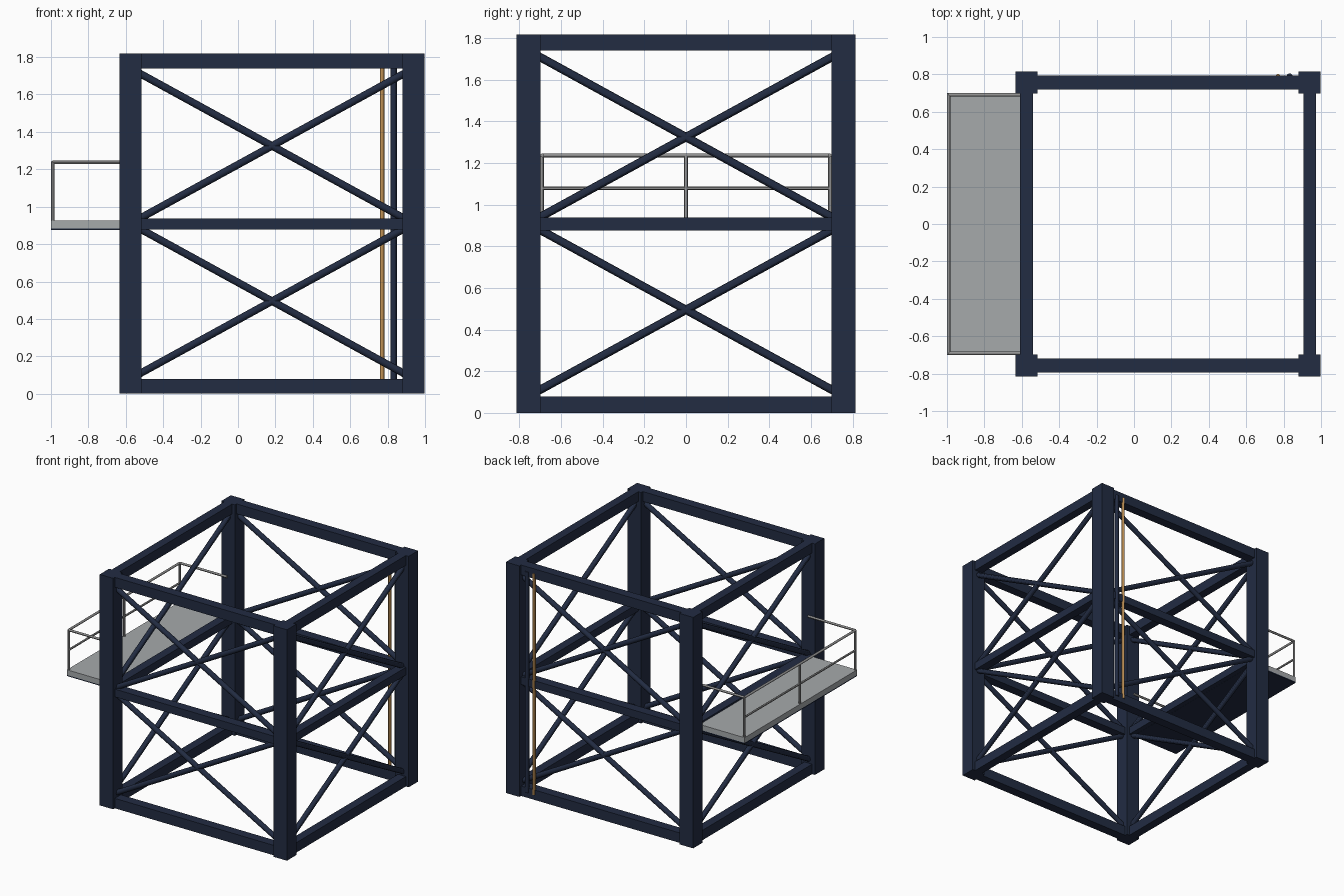
import bpy
from mathutils import Vector

cube = bpy.data.objects.get("Cube")
if cube:
    bpy.data.objects.remove(cube, do_unlink=True)


def material(name, rgb):
    m = bpy.data.materials.new(name)
    m.use_nodes = True
    m.diffuse_color = (*rgb, 1)
    m.node_tree.nodes["Principled BSDF"].inputs["Base Color"].default_value = (*rgb, 1)
    return m


NAVY = material("navy steel", (0.016, 0.025, 0.055))
GREY = material("deck grey", (0.38, 0.40, 0.41))
RAIL = material("rail grey", (0.29, 0.29, 0.29))
TAN = material("tan copper", (0.52, 0.28, 0.09))


def box(name, x, y, z, mat):
    """Box given by its (min, max) range on each axis."""
    lo, hi = Vector((x[0], y[0], z[0])), Vector((x[1], y[1], z[1]))
    bpy.ops.mesh.primitive_cube_add(size=1, location=(lo + hi) / 2)
    ob = bpy.context.object
    ob.name = name
    ob.scale = hi - lo
    bpy.ops.object.transform_apply(location=False, rotation=False)
    ob.data.materials.append(mat)


def rod(name, a, b, radius, mat, sides=12):
    """Round bar from a to b."""
    a, b = Vector(a), Vector(b)
    d = b - a
    bpy.ops.mesh.primitive_cylinder_add(vertices=sides, radius=radius, depth=d.length,
                                        location=(a + b) / 2,
                                        rotation=d.to_track_quat("Z", "Y").to_euler())
    ob = bpy.context.object
    ob.name = name
    ob.data.materials.append(mat)
    bpy.ops.object.shade_smooth_by_angle()


def around(c, width):
    return (c - width / 2, c + width / 2)


CX, HALF, POST, TOP = 0.182, 0.757, 0.117, 1.818
left, right = CX - HALF, CX + HALF

# Corner posts
for nx, x in (("left", right), ("right", left)):
    for ny, y in (("front", -HALF), ("back", HALF)):
        box(f"{ny}_{nx}_post", around(x, POST), around(y, POST), (0, TOP), NAVY)

# Horizontal beams at three levels
for level, z in (("bottom", (0, 0.078)), ("middle", (0.877, 0.938)), ("top", (1.74, TOP))):
    for side, y in (("front", -HALF), ("back", HALF)):
        box(f"{level}_{side}_beam", (left, right), around(y, 0.075), z, NAVY)
    for side, x in (("right", left), ("left", right)):
        box(f"{level}_{side}_beam", around(x, 0.068), (-HALF, HALF), z, NAVY)

# Cross braces, two bays on each side
for bay, z0, z1 in (("lower", 0.08, 0.91), ("upper", 0.91, 1.74)):
    for a, b in ((z0, z1), (z1, z0)):
        for side, y in (("front", -HALF), ("back", HALF)):
            rod(f"{bay}_{side}_brace", (left, y, a), (right, y, b), 0.02, NAVY)
        for side, x in (("right", left), ("left", right)):
            rod(f"{bay}_{side}_brace", (x, -HALF, a), (x, HALF, b), 0.02, NAVY)

# Service pipes on the back
rod("tan_pipe", (0.77, 0.79, 0.04), (0.77, 0.79, 1.78), 0.012, TAN)
rod("dark_pipe", (0.832, 0.788, 0.04), (0.832, 0.788, 1.78), 0.017, NAVY)

# Side platform with its underside plate
DX, DY, IN = -1.0, 0.70, -0.58
box("platform_deck", (DX, IN), (-DY, DY), (0.884, 0.925), GREY)
box("platform_underside", (DX, IN), (-DY, DY), (0.876, 0.884), NAVY)

# Guard rail
R = 0.009
rx, ry, rz = DX + R, DY - R, 1.237
for z, name in ((rz, "top_rail"), (1.08, "middle_rail")):
    rod(name, (rx, -ry, z), (rx, ry, z), R if z == rz else 0.008, RAIL)
for y in (-ry, 0, ry):
    rod("rail_post", (rx, y, 0.92), (rx, y, rz), R, RAIL)
for y in (-ry, ry):
    rod("side_rail", (rx, y, rz), (IN, y, rz), R, RAIL)
